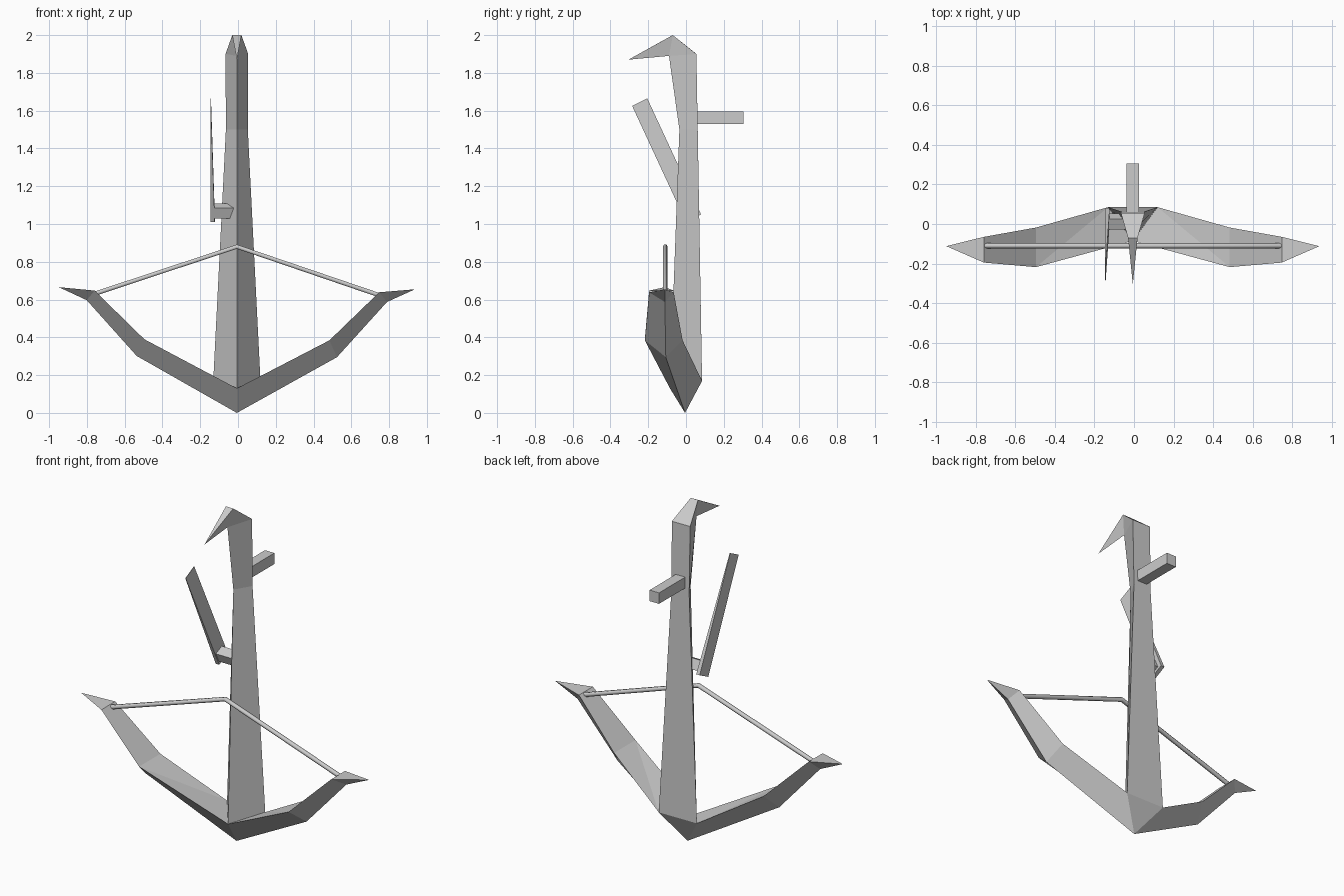
import bpy, bmesh, math

if "Cube" in bpy.data.objects:
    bpy.data.objects.remove(bpy.data.objects["Cube"], do_unlink=True)

# One plain grey for everything
GREY = (0.6, 0.6, 0.6, 1.0)
grey = bpy.data.materials.new("plain_grey")
grey.use_nodes = True
grey.diffuse_color = GREY
grey.node_tree.nodes["Principled BSDF"].inputs["Base Color"].default_value = GREY

CX = -0.006     # centre line of the stock
LEAN = 0.006    # the limbs dip very slightly toward +x


def mesh_object(name, bm):
    bmesh.ops.remove_doubles(bm, verts=bm.verts, dist=1e-5)
    bmesh.ops.recalc_face_normals(bm, faces=bm.faces)
    me = bpy.data.meshes.new(name)
    bm.to_mesh(me)
    bm.free()
    me.materials.append(grey)
    ob = bpy.data.objects.new(name, me)
    bpy.context.collection.objects.link(ob)
    return ob


def prism(name, ring_a, ring_b):
    """Closed solid between two matching rings of points."""
    bm = bmesh.new()
    a = [bm.verts.new(p) for p in ring_a]
    b = [bm.verts.new(p) for p in ring_b]
    bm.faces.new(a)
    bm.faces.new(b[::-1])
    n = len(a)
    for i in range(n):
        j = (i + 1) % n
        bm.faces.new((a[i], b[i], b[j], a[j]))
    return mesh_object(name, bm)


# Stock and bow limbs: one half described by named points, built on both sides
points = {
    "keel": (0, -0.005, 0.0),                                     # lowest point
    "ridge0": (0, -0.085, 0.13), "ridge1": (0, -0.035, 1.5),      # front ridge
    "ridge2": (0, -0.09, 1.89), "hook": (0, -0.305, 1.87),
    "back0": (0.125, 0.085, 0.17), "back1": (0.058, 0.062, 1.5),  # back corners
    "back2": (0.06, 0.055, 1.9), "crown": (0.024, -0.07, 2.0),
    "mid_f": (0.49, -0.218, 0.387), "mid_b": (0.49, -0.018, 0.387),
    "mid_d": (0.53, -0.107, 0.298),                               # limb elbow
    "end_f": (0.753, -0.195, 0.643), "end_b": (0.753, -0.065, 0.643),
    "end_d": (0.795, -0.112, 0.592), "tip": (0.943, -0.112, 0.66),
}
half_faces = [
    # stock flank and hook
    "back0 back1 ridge1 ridge0", "back1 back2 ridge2 ridge1",
    "back2 crown ridge2", "crown hook ridge2",
    # inner limb
    "ridge0 mid_f mid_d keel", "keel mid_d mid_b back0",
    "back0 mid_b mid_f", "back0 mid_f ridge0",
    # outer limb
    "mid_f end_f end_d mid_d", "mid_d end_d end_b mid_b", "mid_b end_b end_f mid_f",
    # limb point
    "end_f tip end_d", "end_d tip end_b", "end_b tip end_f",
]
bridges = ["back0 back1", "back1 back2", "back2 crown"]   # strips across the back

bm = bmesh.new()
sides = []
for s in (1, -1):
    side = {}
    for key, (x, y, z) in points.items():
        px = CX + s * x
        side[key] = bm.verts.new((px, y, max(0, z - LEAN * s * x)))
    for f in half_faces:
        bm.faces.new([side[k] for k in f.split()])
    sides.append(side)
L, R = sides
for pair in bridges:
    a, b = pair.split()
    bm.faces.new((L[a], L[b], R[b], R[a]))
bm.faces.new((L["crown"], L["hook"], R["crown"]))
bm.faces.new((L["back0"], R["back0"], R["keel"]))
mesh_object("stock_and_limbs", bm)

# Bow string: thin six-sided cord, drawn to a point in the middle
cu = bpy.data.curves.new("bow_string", 'CURVE')
cu.dimensions = '3D'
cu.bevel_depth = 0.013
cu.bevel_resolution = 1
cu.use_fill_caps = True
sp = cu.splines.new('POLY')
sp.points.add(2)
for p, co in zip(sp.points, [(-0.755, -0.11, 0.632), (CX, -0.11, 0.88), (0.742, -0.11, 0.625)]):
    p.co = (*co, 1)
cu.materials.append(grey)
string = bpy.data.objects.new("bow_string", cu)
bpy.context.collection.objects.link(string)

# Square grip sticking out of the back
grip = [(-0.037, 1.53), (0.025, 1.53), (0.025, 1.595), (-0.037, 1.595)]
prism("rear_grip", [(x, 0.04, z) for x, z in grip], [(x, 0.305, z) for x, z in grip])

# Tilted square peg that carries the lever
tilt = math.radians(25)
peg = [(0.012 + 0.0424 * math.cos(tilt + math.radians(45 + 90 * i)),
        1.07 + 0.0424 * math.sin(tilt + math.radians(45 + 90 * i))) for i in range(4)]
prism("lever_peg", [(-0.13, y, z) for y, z in peg], [(-0.01, y, z) for y, z in peg])

# Lever: flat bar thinning toward its upper end
bar = [(0.0, 1.01), (0.08, 1.05), (-0.205, 1.665), (-0.285, 1.625)]
inner = [-0.123, -0.123, -0.143, -0.143]
prism("lever", [(-0.146, y, z) for y, z in bar],
      [(x, y, z) for x, (y, z) in zip(inner, bar)])
